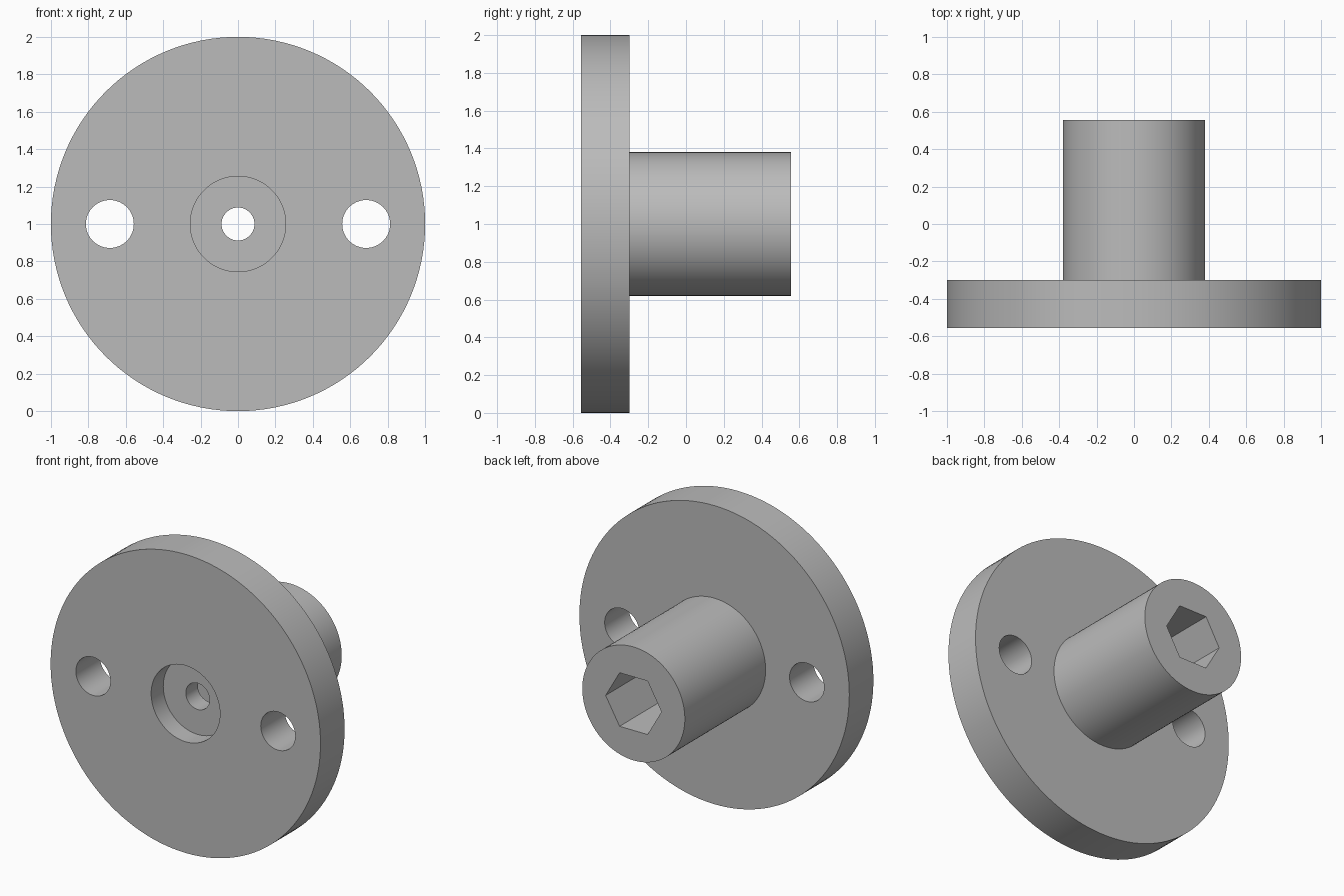
import bpy, bmesh
from math import cos, sin, tau

cube = bpy.data.objects.get("Cube")
if cube:
    bpy.data.objects.remove(cube, do_unlink=True)

AXIS_Z = 1.0
FRONT, FLANGE_BACK, BACK = -0.555, -0.30, 0.555
RECESS_FLOOR = -0.427

grey = bpy.data.materials.new("plain grey")
colour = (0.5, 0.5, 0.5, 1)
grey.use_nodes = True
grey.diffuse_color = colour
grey.node_tree.nodes["Principled BSDF"].inputs["Base Color"].default_value = colour


def prism(name, radius, y0, y1, x=0.0, sides=96):
    """Regular prism lying along y, with a corner pointing to +x."""
    bm = bmesh.new()
    ring = [bm.verts.new((x + radius * cos(tau * i / sides), y0,
                          AXIS_Z + radius * sin(tau * i / sides))) for i in range(sides)]
    face = bm.faces.new(ring)
    result = bmesh.ops.extrude_face_region(bm, geom=[face], use_keep_orig=True)
    for v in result["geom"]:
        if isinstance(v, bmesh.types.BMVert):
            v.co.y = y1
    bmesh.ops.recalc_face_normals(bm, faces=bm.faces[:])
    mesh = bpy.data.meshes.new(name)
    bm.to_mesh(mesh)
    bm.free()
    mesh.materials.append(grey)
    obj = bpy.data.objects.new(name, mesh)
    bpy.context.collection.objects.link(obj)
    return obj


def activate(obj):
    bpy.ops.object.select_all(action="DESELECT")
    obj.select_set(True)
    bpy.context.view_layer.objects.active = obj


def cut(obj, cutter):
    cutter.hide_render = True
    mod = obj.modifiers.new("cut", "BOOLEAN")
    mod.operation = "DIFFERENCE"
    mod.solver = "EXACT"
    mod.object = cutter
    activate(obj)
    bpy.ops.object.modifier_apply(modifier=mod.name)
    bpy.data.objects.remove(cutter, do_unlink=True)


# Round flange with front recess, central bore and two mounting holes
flange = prism("flange", 1.0, FRONT, FLANGE_BACK, sides=128)
cut(flange, prism("recess_cutter", 0.255, FRONT - 0.1, RECESS_FLOOR))
cut(flange, prism("bore_cutter", 0.088, FRONT - 0.1, BACK, sides=64))
for side in (-1, 1):
    cut(flange, prism("mounting_hole_cutter", 0.128, FRONT - 0.1, BACK, side * 0.685, 64))

# Hub with a hexagonal socket running down to the flange
hub = prism("hub", 0.38, FLANGE_BACK, BACK)
cut(hub, prism("hex_socket_cutter", 0.207, FLANGE_BACK - 0.1, BACK + 0.1, sides=6))

for part in (flange, hub):
    activate(part)
    bpy.ops.object.shade_smooth_by_angle(angle=0.52)
